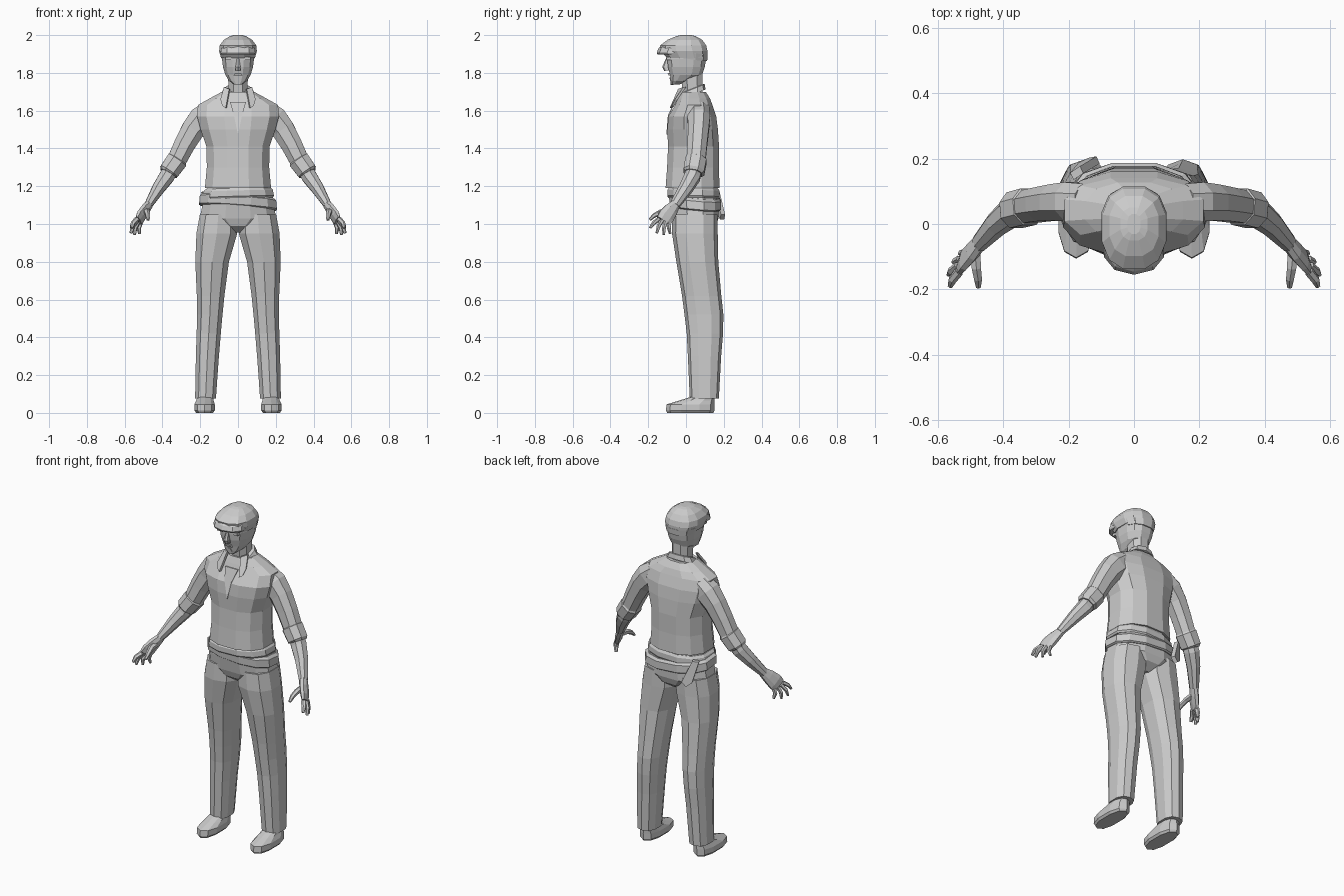
import bpy, math
from mathutils import Vector


def make(name, verts, faces, mirror=False):
    me = bpy.data.meshes.new(name)
    me.from_pydata([tuple(v) for v in verts], [], faces)
    me.update()
    ob = bpy.data.objects.new(name, me)
    bpy.context.collection.objects.link(ob)
    if mirror:
        ob.modifiers.new("mirror", 'MIRROR').use_axis = (True, False, False)
    return ob


def unit_ring(n, p):
    """Unit superellipse with a flat side facing front."""
    ang = [2 * math.pi * (i + 0.5) / n for i in range(n)]
    f = lambda c: math.copysign(abs(c) ** (2 / p), c)
    pts = [(f(math.cos(a)), f(math.sin(a))) for a in ang]
    mx, my = max(a for a, b in pts), max(b for a, b in pts)
    return [(a / mx, b / my) for a, b in pts]


def skin(name, loops, mirror=False):
    n, m = len(loops[0]), len(loops)
    faces = [(r * n + i, r * n + (i + 1) % n, (r + 1) * n + (i + 1) % n, (r + 1) * n + i)
             for r in range(m - 1) for i in range(n)]
    faces += [tuple(reversed(range(n))), tuple(range((m - 1) * n, m * n))]
    return make(name, [v for l in loops for v in l], faces, mirror)


def stack(name, rings, n=12, p=2.4, cx=None, tx=0, ty=0):
    """Level rings (z, rx, cy, ry), lowest first; cx mirrors the part to both sides."""
    u, loops = unit_ring(n, p), []
    for k, (z, rx, cy, ry) in enumerate(rings):
        x0 = cx[k] if cx else 0
        loops.append([(x0 + a * rx, cy + b * ry, z + tx * a * rx + ty * b * ry) for a, b in u])
    return skin(name, loops, bool(cx))


def limb(name, rings, n=8, p=2.2, hint=(0, 1, 0), mirror=True):
    """Rings (x, y, z, ru, rv) set square to the path."""
    u, loops = unit_ring(n, p), []
    c = [Vector(r[:3]) for r in rings]
    for k, r in enumerate(rings):
        t = (c[min(k + 1, len(c) - 1)] - c[max(k - 1, 0)]).normalized()
        v = Vector(hint)
        v = (v - t * v.dot(t)).normalized()
        s = v.cross(t)
        loops.append([c[k] + s * (a * r[3]) + v * (b * r[4]) for a, b in u])
    return skin(name, loops, mirror)


def slab(name, pts, off, mirror=False):
    """Thin plate: outline pushed along off."""
    o = Vector(off)
    return skin(name, [[Vector(q) for q in pts], [Vector(q) + o for q in pts]], mirror)


# Shirt body
stack("shirt", [(1.19, .175, .035, .143), (1.30, .165, .037, .137), (1.41, .167, .04, .135),
                (1.50, .198, .035, .134), (1.57, .217, .033, .127), (1.63, .212, .042, .098),
                (1.665, .15, .042, .085), (1.70, .085, .038, .066)])
# Sleeves with rolled cuffs
limb("sleeve", [(.14, .068, 1.60, .06, .055), (.19, .068, 1.555, .072, .06),
                (.238, .066, 1.50, .062, .055), (.282, .06, 1.423, .056, .052),
                (.33, .052, 1.325, .05, .05)])
limb("cuff", [(.318, .054, 1.345, .047, .048), (.323, .053, 1.337, .056, .056),
              (.366, .042, 1.277, .053, .055), (.371, .04, 1.268, .044, .046)])
# Forearms, palms, fingers
limb("forearm", [(.35, .046, 1.30, .04, .04), (.378, .034, 1.25, .041, .042),
                 (.42, .0, 1.19, .034, .036), (.475, -.06, 1.10, .021, .026)])
fan = (-.04, .11, -.035)
limb("palm", [(.47, -.055, 1.105, .02, .025), (.492, -.08, 1.075, .021, .037),
              (.515, -.105, 1.04, .019, .044), (.527, -.12, 1.015, .013, .041)], hint=fan)
fingers = [("index_finger", (.535, -.145, 1.025), (.562, -.19, .98)),
           ("middle_finger", (.537, -.128, 1.018), (.566, -.155, .952)),
           ("ring_finger", (.53, -.108, 1.01), (.548, -.118, .943)),
           ("little_finger", (.518, -.09, 1.005), (.52, -.084, .948))]
for nm, a, b in fingers:
    a, b = Vector(a), Vector(b)
    mid = a.lerp(b, .5) + Vector((.007, -.004, .003))
    limb(nm, [(*a, .013, .012), (*mid, .012, .011), (*b, .007, .007)], n=6, hint=fan)
limb("thumb", [(.487, -.085, 1.07, .017, .017), (.482, -.135, 1.062, .014, .015),
               (.477, -.168, 1.045, .012, .012), (.476, -.193, 1.022, .007, .007)],
     n=6, hint=(0, 0, 1))

# Trousers
stack("trouser_seat", [(.955, .03, .05, .06), (.99, .12, .05, .108), (1.03, .203, .05, .122),
                       (1.10, .188, .046, .129), (1.19, .165, .04, .128)])
stack("trouser_leg", [(.075, .055, .097, .077), (.30, .061, .098, .088), (.42, .064, .1, .096),
                      (.52, .067, .095, .103), (.62, .073, .083, .104), (.80, .089, .06, .111),
                      (.95, .108, .047, .121), (1.05, .098, .048, .12)], n=10,
      cx=[.172, .162, .155, .149, .145, .137, .112, .104])
# Shoes
stack("shoe", [(0, .044, .022, .122), (.012, .054, .022, .128), (.045, .054, .024, .127),
               (.066, .046, .058, .092), (.085, .042, .088, .062), (.13, .04, .098, .055)],
      n=10, cx=[.177, .177, .177, .175, .173, .172])

# Waist sash, slanted belt, hanging cloth
stack("sash", [(1.135, .184, .04, .13), (1.145, .19, .04, .138), (1.175, .184, .04, .138),
               (1.188, .172, .04, .13)], tx=.03, ty=-.02)
stack("belt", [(1.085, .196, .05, .128), (1.092, .206, .05, .136), (1.135, .202, .048, .138),
               (1.148, .186, .046, .13)], tx=-.07, ty=-.09)
slab("hanging_cloth", [(-.155, .155, 1.175), (-.185, .135, 1.17), (-.16, .165, 1.05),
                       (-.13, .18, 1.025), (-.105, .185, 1.05)], (-.01, .022, 0))

# Neck and collar
stack("neck", [(1.62, .055, .035, .055), (1.70, .05, .035, .053), (1.80, .053, .03, .058)], n=8)
stack("collar", [(1.685, .088, .036, .068), (1.715, .069, .036, .063), (1.718, .056, .036, .055)],
      n=10, ty=.4)
slab("collar_flap", [(.042, -.028, 1.715), (.07, .0, 1.725), (.088, -.045, 1.66),
                     (.078, -.062, 1.625), (.06, -.072, 1.615)], (.005, -.014, 0), True)
slab("open_neck", [(-.042, -.056, 1.645), (.042, -.056, 1.645), (.022, -.09, 1.575),
                   (0, -.098, 1.475), (-.022, -.09, 1.575)], (0, -.006, 0))

# Head and face
stack("head", [(1.738, .022, -.058, .02), (1.758, .048, -.03, .05), (1.79, .067, .0, .085),
               (1.83, .079, .002, .097), (1.875, .085, .004, .103), (1.92, .08, .005, .1)],
      n=12, p=2.6)
slab("nose", [(-.016, -.09, 1.812), (.016, -.09, 1.812), (.007, -.09, 1.88), (-.007, -.09, 1.88)],
     (0, -.012, 0))
limb("nose_tip", [(0, -.098, 1.876, .006, .008), (0, -.11, 1.83, .013, .016),
                  (0, -.104, 1.813, .012, .012)], n=6, mirror=False)
slab("brow", [(-.066, -.075, 1.868), (.066, -.075, 1.868), (.066, -.075, 1.885),
              (-.066, -.075, 1.885)], (0, -.027, 0))
slab("mouth", [(-.024, -.08, 1.785), (.024, -.08, 1.785), (.016, -.085, 1.8), (-.016, -.085, 1.8)],
     (0, -.013, 0))
slab("chin_beard", [(0, -.065, 1.737), (.016, -.065, 1.757), (.008, -.07, 1.775),
                    (-.008, -.07, 1.775), (-.016, -.065, 1.757)], (0, -.018, 0))

# Flat cap
stack("cap", [(1.88, .09, .005, .108), (1.915, .1, -.008, .122), (1.945, .097, -.015, .122),
              (1.975, .075, -.006, .092), (1.995, .042, .0, .05), (2.0, .02, .0, .03)],
      n=12, p=2.5)
stack("cap_back_band", [(1.87, .084, .02, .092), (1.905, .093, .02, .095)], n=12, ty=-.08)
stack("cap_peak", [(1.897, .088, -.07, .08), (1.906, .092, -.072, .083), (1.93, .088, -.06, .086),
                   (1.955, .07, -.05, .07)], n=10, p=2.2)
